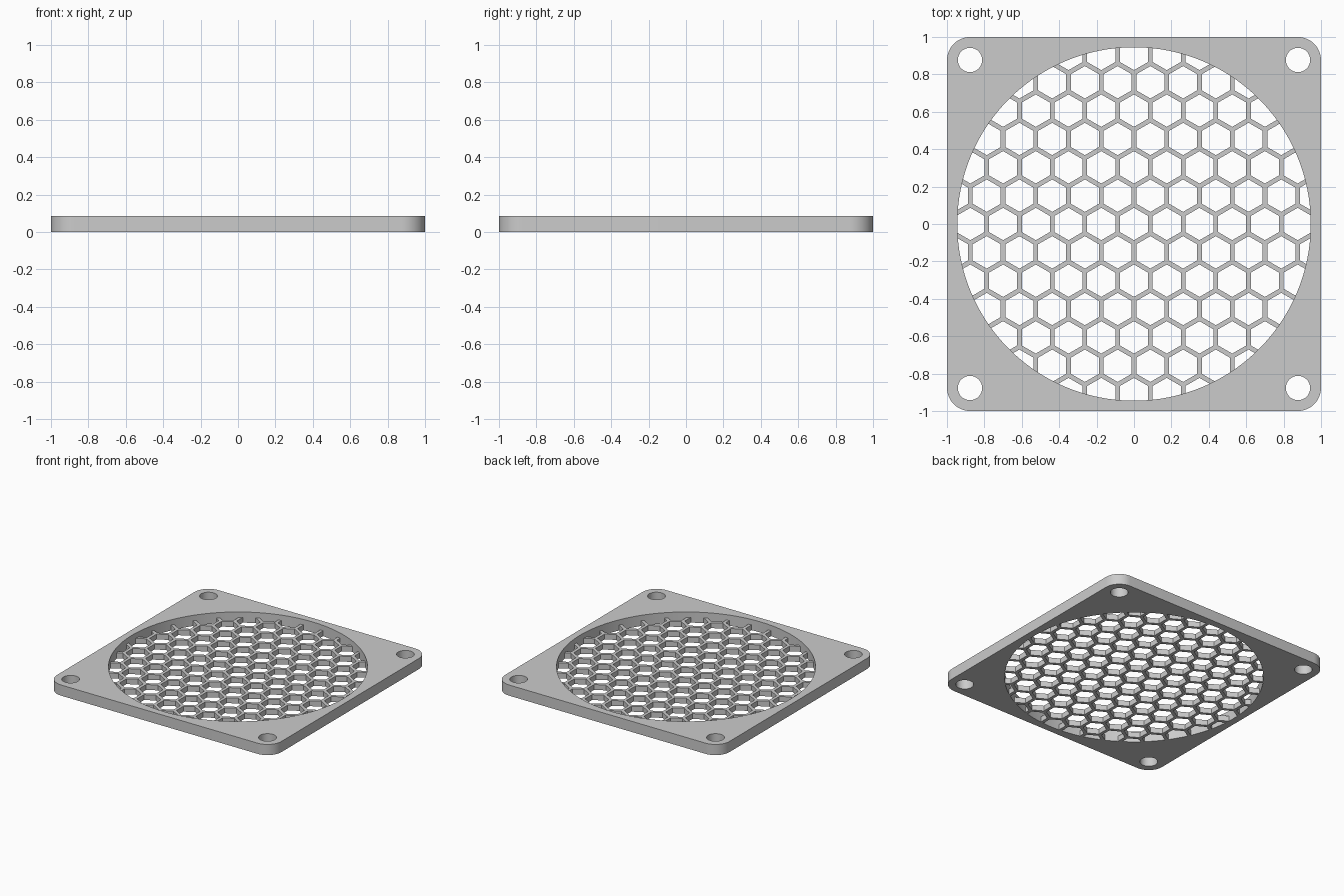
import bpy, bmesh, math
from mathutils import Matrix, Vector

HEIGHT, GRID_HEIGHT = 0.086, 0.043
OPENING_R, HOLE_R, HOLE_POS, CORNER_R = 0.945, 0.065, 0.877, 0.125
PITCH, WALL = 0.175, 0.025

if "Cube" in bpy.data.objects:
    bpy.data.objects.remove(bpy.data.objects["Cube"], do_unlink=True)

grey = bpy.data.materials.new("light grey")
grey.use_nodes = True
colour = (0.6, 0.6, 0.6, 1)
grey.diffuse_color = colour
grey.node_tree.nodes["Principled BSDF"].inputs["Base Color"].default_value = colour


def make_object(name, bm):
    mesh = bpy.data.meshes.new(name)
    bm.to_mesh(mesh)
    bm.free()
    mesh.materials.append(grey)
    obj = bpy.data.objects.new(name, mesh)
    bpy.context.collection.objects.link(obj)
    return obj


def add_prism(bm, x, y, radius, z0, z1, sides, turn=0):
    place = Matrix.Translation((x, y, (z0 + z1) / 2)) @ Matrix.Rotation(turn, 4, "Z")
    bmesh.ops.create_cone(bm, cap_ends=True, segments=sides, radius1=radius,
                          radius2=radius, depth=z1 - z0, matrix=place)


def cut(obj, cutter):
    mod = obj.modifiers.new("cut", "BOOLEAN")
    mod.operation, mod.solver, mod.object = "DIFFERENCE", "EXACT", cutter
    bpy.context.view_layer.objects.active = obj
    bpy.ops.object.modifier_apply(modifier=mod.name)
    bpy.data.objects.remove(cutter, do_unlink=True)


def smooth(obj):
    bpy.ops.object.select_all(action="DESELECT")
    obj.select_set(True)
    bpy.context.view_layer.objects.active = obj
    bpy.ops.object.shade_smooth_by_angle(angle=math.radians(30))


# Square frame with rounded corners
bm = bmesh.new()
bmesh.ops.create_cube(bm, size=1, matrix=Matrix.Translation((0, 0, HEIGHT / 2))
                      @ Matrix.Diagonal((2, 2, HEIGHT, 1)))
corners = [e for e in bm.edges if abs(e.verts[0].co.z - e.verts[1].co.z) > HEIGHT / 2]
bmesh.ops.bevel(bm, geom=corners, offset=CORNER_R, segments=12, profile=0.5,
                affect="EDGES")
frame = make_object("frame", bm)

# Round opening and four screw holes
bm = bmesh.new()
add_prism(bm, 0, 0, OPENING_R, -1, 1, 128)
for sx in (-1, 1):
    for sy in (-1, 1):
        add_prism(bm, sx * HOLE_POS, sy * HOLE_POS, HOLE_R, -1, 1, 40)
cut(frame, make_object("frame_cutter", bm))
smooth(frame)

# Thin honeycomb grille, flush with the underside
bm = bmesh.new()
add_prism(bm, 0, 0, OPENING_R, 0, GRID_HEIGHT, 128)
grille = make_object("honeycomb_grille", bm)

bm = bmesh.new()
cell_r = (PITCH - WALL) / math.sqrt(3)
for row in range(-7, 8):
    for col in range(-7, 8):
        centre = Vector(((col + row % 2 / 2) * PITCH, row * PITCH * math.sqrt(3) / 2))
        if centre.length < OPENING_R + cell_r:
            add_prism(bm, centre.x, centre.y, cell_r, -1, 1, 6)
cut(grille, make_object("grille_cutter", bm))
smooth(grille)
